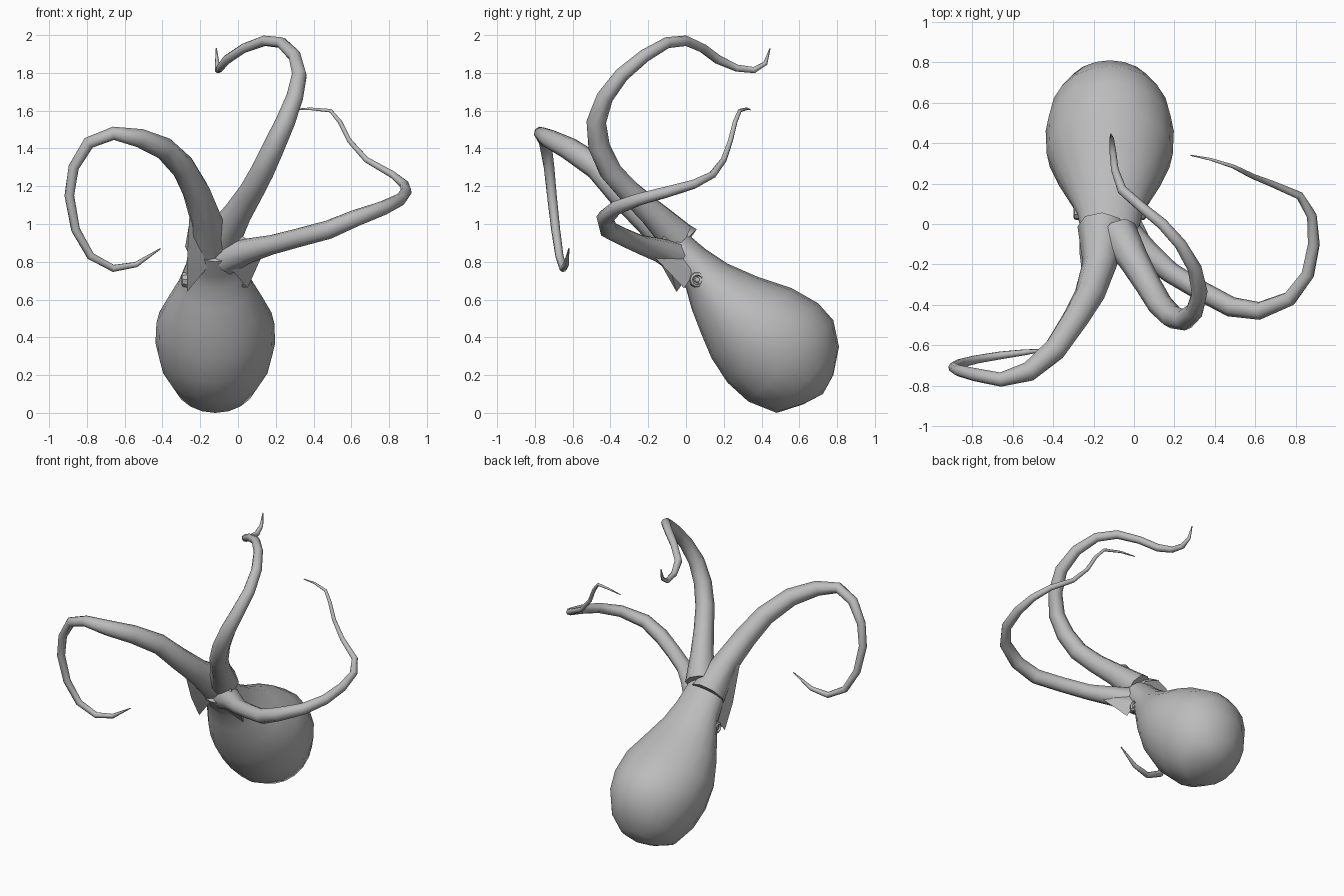
import bpy, bmesh, math
from mathutils import Vector

skin = bpy.data.materials.new("grey_skin")
skin.diffuse_color = (0.5, 0.5, 0.5, 1)
CX = -0.12  # body centre line


def finish(name, bm, angle=40):
    bmesh.ops.recalc_face_normals(bm, faces=bm.faces)
    me = bpy.data.meshes.new(name)
    bm.to_mesh(me)
    bm.free()
    me.materials.append(skin)
    ob = bpy.data.objects.new(name, me)
    bpy.context.collection.objects.link(ob)
    bpy.ops.object.select_all(action='DESELECT')
    ob.select_set(True)
    bpy.context.view_layer.objects.active = ob
    bpy.ops.object.shade_smooth_by_angle(angle=math.radians(angle))
    return ob


def loft(name, rings, start, end, angle=40):
    """Skin a list of point rings and close both ends with a fan."""
    bm = bmesh.new()
    vs = [[bm.verts.new(p) for p in r] for r in rings]
    n = len(vs[0])
    for a, b in zip(vs, vs[1:]):
        for i in range(n):
            j = (i + 1) % n
            bm.faces.new((a[i], a[j], b[j], b[i]))
    for ring, tip in ((vs[0], start), (vs[-1], end)):
        t = bm.verts.new(tip)
        for i in range(n):
            bm.faces.new((ring[i], ring[(i + 1) % n], t))
    return finish(name, bm, angle)


def arm(name, path, sides=8):
    """Tapered tube through (x, y, z, radius) points."""
    pts = [Vector(p[:3]) for p in path]
    rings, u = [], Vector((0, 0, 1))
    for i, p in enumerate(pts):
        t = (pts[min(i + 1, len(pts) - 1)] - pts[max(i - 1, 0)]).normalized()
        u = (u - t * u.dot(t)).normalized()
        v = t.cross(u)
        r = path[i][3]
        rings.append([p + (u * math.cos(a) + v * math.sin(a)) * r
                      for a in (math.tau * k / sides for k in range(sides))])
    loft(name, rings, pts[0], pts[-1], 50)


# Body: upper edge (y, z), lower edge (y, z), half width
sections = [
    (.78, .20, .62, .045, .13), (.81, .35, .48, .0, .225),
    (.78, .49, .33, .06, .29), (.70, .58, .22, .16, .317),
    (.56, .66, .135, .29, .312), (.38, .72, .08, .42, .26),
    (.22, .79, .03, .55, .20), (.10, .87, .0, .66, .16),
    (.0, .955, -.05, .72, .145), (-.09, 1.03, -.12, .80, .125),
]
rings = []
for ty, tz, by, bz, w in sections:
    mid = Vector((CX, (ty + by) / 2, (tz + bz) / 2))
    half = Vector((0, (ty - by) / 2, (tz - bz) / 2))
    rings.append([mid + half * math.sin(a) + Vector((w * math.cos(a), 0, 0))
                  for a in (math.tau * k / 20 for k in range(20))])
loft("body", rings, (CX, .725, .10), (CX, -.05, .87))

# Three curling arms
arm("left_arm", [
    (-.16, -.02, .88, .12), (-.17, -.20, 1.03, .085), (-.22, -.35, 1.17, .075),
    (-.29, -.47, 1.30, .067), (-.39, -.62, 1.40, .06), (-.52, -.73, 1.455, .05),
    (-.66, -.77, 1.48, .036), (-.79, -.745, 1.43, .033), (-.87, -.725, 1.30, .028),
    (-.893, -.71, 1.15, .026), (-.86, -.69, .97, .024), (-.78, -.67, .83, .022),
    (-.66, -.65, .765, .02), (-.54, -.635, .785, .015), (-.41, -.62, .87, .003)])
arm("upper_arm", [
    (-.08, -.05, .93, .10), (0, -.18, 1.06, .075), (.07, -.30, 1.17, .065),
    (.13, -.40, 1.28, .062), (.19, -.46, 1.41, .058), (.25, -.475, 1.54, .052),
    (.30, -.43, 1.67, .045), (.325, -.34, 1.79, .04), (.30, -.22, 1.89, .035),
    (.23, -.10, 1.96, .03), (.14, 0, 1.97, .028), (.03, .09, 1.93, .025),
    (-.06, .17, 1.87, .025), (-.095, .27, 1.825, .02), (-.105, .36, 1.815, .018),
    (-.11, .42, 1.85, .012), (-.115, .445, 1.93, .003)])
arm("right_arm", [
    (-.06, -.04, .82, .09), (.06, -.14, .86, .065), (.18, -.24, .89, .052),
    (.33, -.33, .93, .05), (.48, -.41, .97, .05), (.62, -.43, 1.03, .045),
    (.77, -.37, 1.085, .038), (.86, -.25, 1.13, .033), (.89, -.10, 1.17, .03),
    (.88, .04, 1.21, .025), (.82, .14, 1.26, .02), (.68, .20, 1.34, .016),
    (.59, .235, 1.44, .013), (.54, .26, 1.54, .012), (.49, .285, 1.60, .01),
    (.38, .32, 1.61, .007), (.28, .34, 1.605, .003)])


# Angular skin webs between the arms and the head
def web(name, pts):
    bm = bmesh.new()
    for p in pts:
        bm.verts.new(p)
    bmesh.ops.convex_hull(bm, input=bm.verts)
    finish(name, bm, 20)


web("left_web", [(-.27, -.05, .64), (-.255, -.26, 1.09), (-.27, -.14, .80),
                 (-.12, -.10, .82), (-.15, .05, .90), (-.25, .03, .75)])
web("right_web", [(.05, -.01, .66), (-.06, -.12, .79), (.14, -.20, .86),
                  (0, -.10, .95), (.02, .05, .75)])

# Eyes: raised lid ring around a small ball, one on each side
for side, label in ((-1, "left"), (1, "right")):
    prof = [(.045, -.02), (.038, .012), (.026, .018), (.018, .004), (.012, .012)]
    centre = Vector((CX + side * .162, .06, .705))
    rings = [[centre + Vector((side * h, r * math.cos(a), r * math.sin(a)))
              for a in (math.tau * k / 10 for k in range(10))] for r, h in prof]
    loft(label + "_eye", rings, centre - Vector((side * .02, 0, 0)),
         centre + Vector((side * .016, 0, 0)), 35)
